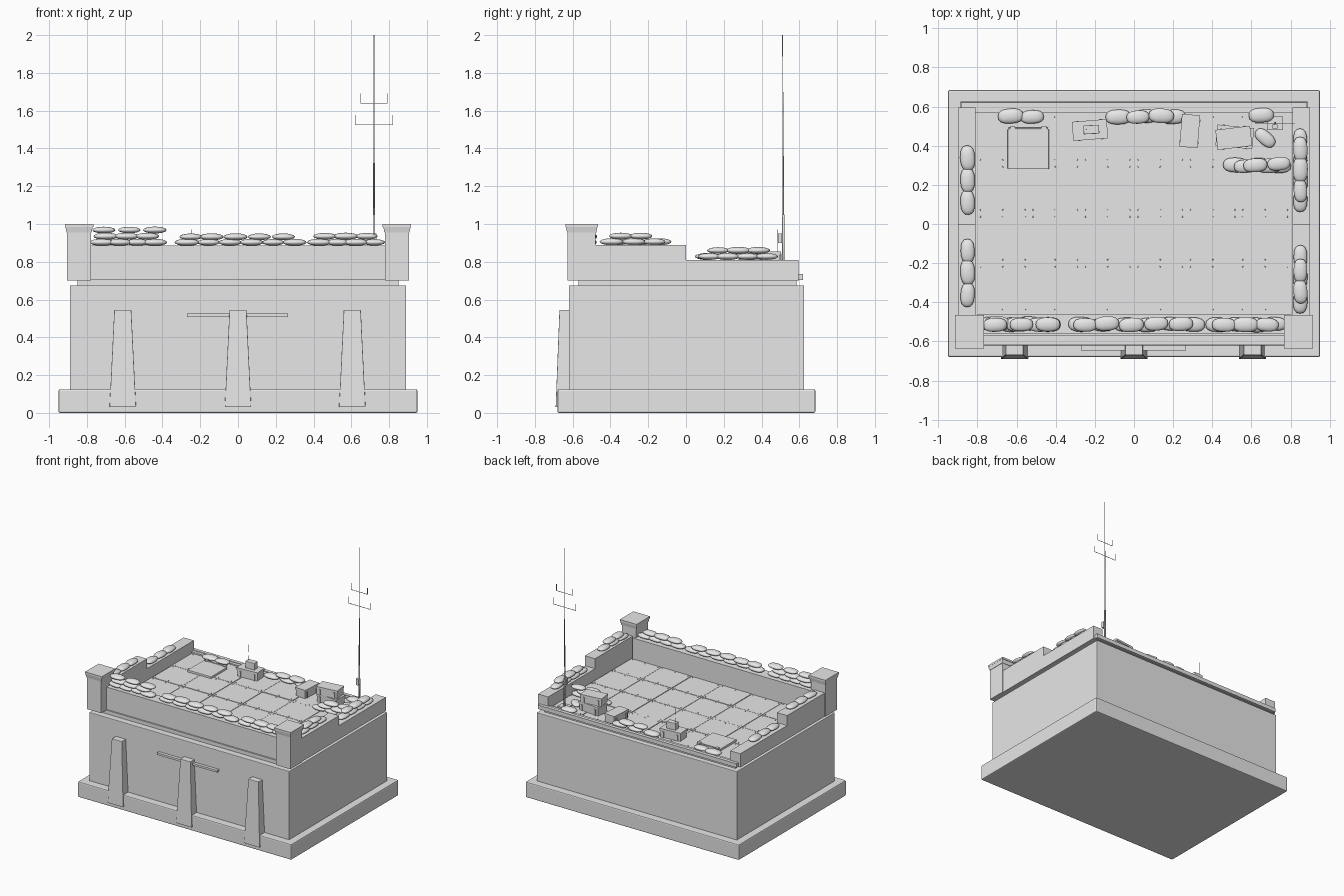
import bpy, bmesh, math, random
from mathutils import Matrix, Vector

random.seed(4)
old = bpy.data.objects.get("Cube")
if old:
    bpy.data.objects.remove(old, do_unlink=True)

GREY = bpy.data.materials.new("plain_grey")
GREY.use_nodes = True
GREY.diffuse_color = (0.8, 0.8, 0.8, 1)
GREY.node_tree.nodes["Principled BSDF"].inputs["Base Color"].default_value = (0.8, 0.8, 0.8, 1)


def finish(name, bm, smooth=False, bevel=0):
    bmesh.ops.recalc_face_normals(bm, faces=bm.faces)
    for f in bm.faces:
        f.smooth = smooth
    mesh = bpy.data.meshes.new(name)
    bm.to_mesh(mesh)
    bm.free()
    mesh.materials.append(GREY)
    ob = bpy.data.objects.new(name, mesh)
    bpy.context.collection.objects.link(ob)
    if bevel:
        mod = ob.modifiers.new("edge", "BEVEL")
        mod.width = bevel
        mod.segments = 2
    return ob


def add_box(bm, x0, x1, y0, y1, z0, z1, flare=0, turn=0):
    """Box by its limits; flare widens the top, turn spins it about z."""
    mid = Vector(((x0 + x1) / 2, (y0 + y1) / 2, (z0 + z1) / 2))
    half = Vector(((x1 - x0) / 2, (y1 - y0) / 2, (z1 - z0) / 2))
    spin = Matrix.Rotation(turn, 3, 'Z')
    for v in bmesh.ops.create_cube(bm, size=2)["verts"]:
        grow = flare if v.co.z > 0 else 0
        p = Vector((v.co.x * (half.x + grow), v.co.y * (half.y + grow), v.co.z * half.z))
        v.co = mid + spin @ p


def box(name, *limits, bevel=0, **kw):
    bm = bmesh.new()
    add_box(bm, *limits, **kw)
    return finish(name, bm, bevel=bevel)


def add_rod(bm, a, b, r0, r1, sides=8):
    a, b = Vector(a), Vector(b)
    rot = Vector((0, 0, 1)).rotation_difference(b - a).to_matrix().to_4x4()
    bmesh.ops.create_cone(bm, cap_ends=True, segments=sides, radius1=r0, radius2=r1,
                          depth=(b - a).length,
                          matrix=Matrix.Translation((a + b) / 2) @ rot)


# Main block
box("plinth", -0.95, 0.95, -0.68, 0.685, 0, 0.125, bevel=0.008)
box("bunker_body", -0.89, 0.89, -0.62, 0.625, 0.1, 0.675, bevel=0.004)
box("recessed_joint", -0.85, 0.85, -0.57, 0.585, 0.67, 0.705)
box("roof_slab", -0.82, 0.82, -0.5, 0.595, 0.70, 0.716)
box("front_canopy", -0.27, 0.265, -0.645, -0.61, 0.508, 0.525)

# Tapered buttresses
for i, x in enumerate((-0.61, 0, 0.605)):
    bm = bmesh.new()
    ends = []
    for z, w, y in ((0.03, 0.07, -0.69), (0.545, 0.045, -0.67)):
        ends.append([bm.verts.new(p) for p in ((x - w, y, z), (x + w, y, z),
                                               (x + w, -0.6, z), (x - w, -0.6, z))])
    low, high = ends
    bm.faces.new(low)
    bm.faces.new(high)
    for k in range(4):
        n = (k + 1) % 4
        bm.faces.new((low[k], low[n], high[n], high[k]))
    finish(f"buttress_{i + 1}", bm, bevel=0.003)

# Parapets and corner posts
box("front_parapet", -0.8, 0.8, -0.56, -0.46, 0.70, 0.885)
box("back_kerb", -0.82, 0.82, 0.567, 0.598, 0.70, 0.73)
box("back_gutter", -0.885, 0.885, 0.592, 0.62, 0.703, 0.735)
for side, s in (("left", 1), ("right", -1)):
    def span(a, b):
        return sorted((a * s, b * s))
    box(f"{side}_high_parapet", *span(0.81, 0.9), -0.49, 0, 0.70, 0.89)
    box(f"{side}_low_parapet", *span(0.81, 0.9), -0.002, 0.595, 0.70, 0.81)
    box(f"{side}_post", *span(0.778, 0.905), -0.628, -0.478, 0.70, 0.96)
    box(f"{side}_post_cornice", *span(0.775, 0.908), -0.63, -0.475, 0.955, 0.987, flare=0.006)
    box(f"{side}_post_cap", *span(0.766, 0.915), -0.637, -0.465, 0.985, 1.0)

# Riveted roof plates
plates, rivets = bmesh.new(), bmesh.new()
TX, TY = 0.268, 0.255
for i in range(6):
    for j in range(4):
        x, y = (i - 3) * TX, -0.455 + j * TY
        top = 0.721 + random.uniform(-0.001, 0.002)
        add_box(plates, x + 0.002, x + TX - 0.002, y + 0.002, y + TY - 0.002, 0.71, top)
        for u in (0.02, TX / 2, TX - 0.02):
            for v in (0.018, TY - 0.018):
                add_rod(rivets, (x + u, y + v, top - 0.002), (x + u, y + v, top + 0.003),
                        0.004, 0.003, 6)
finish("roof_plates", plates)
finish("roof_rivets", rivets)

# Roof hatch
box("hatch_lid", -0.645, -0.435, 0.28, 0.485, 0.715, 0.738, bevel=0.003)
hinge = bmesh.new()
add_rod(hinge, (-0.64, 0.487, 0.738), (-0.44, 0.487, 0.738), 0.005, 0.005)
for x in (-0.62, -0.46):
    add_box(hinge, x - 0.012, x + 0.012, 0.475, 0.5, 0.72, 0.745)
finish("hatch_hinge", hinge)


# Sandbags
def add_bag(bm, x, y, z, turn=0):
    size = Vector((0.062, 0.036, 0.018)) * random.uniform(0.95, 1.06)
    spin = Matrix.Rotation(turn + random.uniform(-0.07, 0.07), 3, 'Z')
    at = Vector((x, y + random.uniform(-0.004, 0.004), z))

    def soft(c):
        return math.copysign(abs(c) ** 0.8, c)
    for v in bmesh.ops.create_uvsphere(bm, u_segments=16, v_segments=8, radius=1)["verts"]:
        r = math.hypot(v.co.x, v.co.y)
        k = 1 / max(r, 0.001)
        p = Vector((soft(v.co.x * k) * r * size.x, soft(v.co.y * k) * r * size.y, v.co.z * size.z))
        v.co = at + spin @ p


def bag_row(bm, start, end, count, z):
    a, b = Vector(start), Vector(end)
    turn = math.atan2(b.y - a.y, b.x - a.x)
    for i in range(count):
        p = a.lerp(b, i / max(count - 1, 1))
        add_bag(bm, p.x, p.y, z, turn)


FY, SX = -0.512, 0.85
GROUPS = {
    "front_sandbags": [
        ((-0.72, FY), (-0.44, FY), 4, 0.903), ((-0.7, FY), (-0.48, FY), 3, 0.935),
        ((-0.71, FY), (-0.44, FY), 3, 0.968),
        ((-0.27, FY), (0.3, FY), 6, 0.903), ((-0.25, FY), (-0.25, FY), 1, 0.932),
        ((-0.14, FY), (0.24, FY), 4, 0.932),
        ((0.43, FY), (0.72, FY), 4, 0.903), ((0.46, FY), (0.68, FY), 3, 0.935)],
    "left_sandbags": [
        ((SX, -0.39), (SX, -0.17), 3, 0.906), ((SX, -0.345), (SX, -0.235), 2, 0.936),
        ((SX, 0.12), (SX, 0.43), 4, 0.828), ((SX, 0.17), (SX, 0.38), 3, 0.86)],
    "right_sandbags": [
        ((-SX, -0.36), (-SX, -0.14), 3, 0.906), ((-SX, 0.11), (-SX, 0.34), 3, 0.828)],
    "back_sandbags": [
        ((-0.63, 0.55), (-0.52, 0.55), 2, 0.738), ((-0.08, 0.55), (0.2, 0.55), 3, 0.738),
        ((0.02, 0.55), (0.14, 0.55), 2, 0.768), ((0.65, 0.555), (0.65, 0.555), 1, 0.738)],
    "mast_sandbags": [
        ((0.52, 0.3), (0.74, 0.3), 3, 0.738), ((0.57, 0.295), (0.69, 0.3), 2, 0.768),
        ((0.62, 0.3), (0.74, 0.305), 2, 0.798), ((0.67, 0.44), (0.75, 0.37), 1, 0.738)],
}
for name, rows in GROUPS.items():
    bm = bmesh.new()
    for row in rows:
        bag_row(bm, *row)
    finish(name, bm, smooth=True)


# Crates with a lid and end battens
def crate(name, x, y, z, w, d, h, turn):
    bm = bmesh.new()
    add_box(bm, x - w / 2, x + w / 2, y - d / 2, y + d / 2, z, z + h * 0.75, turn=turn)
    e = 0.004
    add_box(bm, x - w / 2 - e, x + w / 2 + e, y - d / 2 - e, y + d / 2 + e,
            z + h * 0.75, z + h, turn=turn)
    for s in (-1, 1):
        off = Matrix.Rotation(turn, 3, 'Z') @ Vector((s * w * 0.35, 0, 0))
        cx, cy = x + off.x, y + off.y
        add_box(bm, cx - 0.006, cx + 0.006, cy - d / 2 - 0.007, cy + d / 2 + 0.007,
                z, z + h * 0.7, turn=turn)
    return finish(name, bm)


crate("lower_crate", 0.515, 0.445, 0.72, 0.18, 0.1, 0.07, -0.1)
crate("upper_crate", 0.51, 0.44, 0.79, 0.17, 0.095, 0.065, 0.12)
crate("single_crate", 0.285, 0.475, 0.72, 0.16, 0.085, 0.07, math.pi / 2 - 0.08)
crate("radio_crate", -0.225, 0.48, 0.72, 0.17, 0.09, 0.07, 0.08)
box("radio_set", -0.258, -0.178, 0.46, 0.505, 0.79, 0.845, bevel=0.003, turn=0.05)
whip = bmesh.new()
add_rod(whip, (-0.245, 0.485, 0.84), (-0.248, 0.485, 0.97), 0.002, 0.001, 6)
finish("radio_whip", whip)

# Antenna mast with two upturned crossbars
MX, MY = 0.72, 0.515
box("mast_base", MX - 0.04, MX + 0.04, MY - 0.035, MY + 0.035, 0.716, 0.733)
box("mast_junction_box", MX - 0.012, MX + 0.012, MY - 0.028, MY - 0.006, 0.9, 0.95)
mast = bmesh.new()
add_rod(mast, (MX, MY, 0.72), (MX, MY, 1.05), 0.007, 0.006)
add_rod(mast, (MX, MY, 1.04), (MX, MY - 0.004, 2.0), 0.005, 0.0015)
finish("antenna_mast", mast, smooth=True)
for name, z, half in (("lower_crossbar", 1.525, 0.1), ("upper_crossbar", 1.64, 0.072)):
    bm = bmesh.new()
    add_rod(bm, (MX - half, MY, z), (MX + half, MY, z), 0.002, 0.002, 6)
    for s in (-1, 1):
        add_rod(bm, (MX + s * half, MY, z), (MX + s * half, MY, z + 0.052), 0.002, 0.002, 6)
    finish(name, bm)
